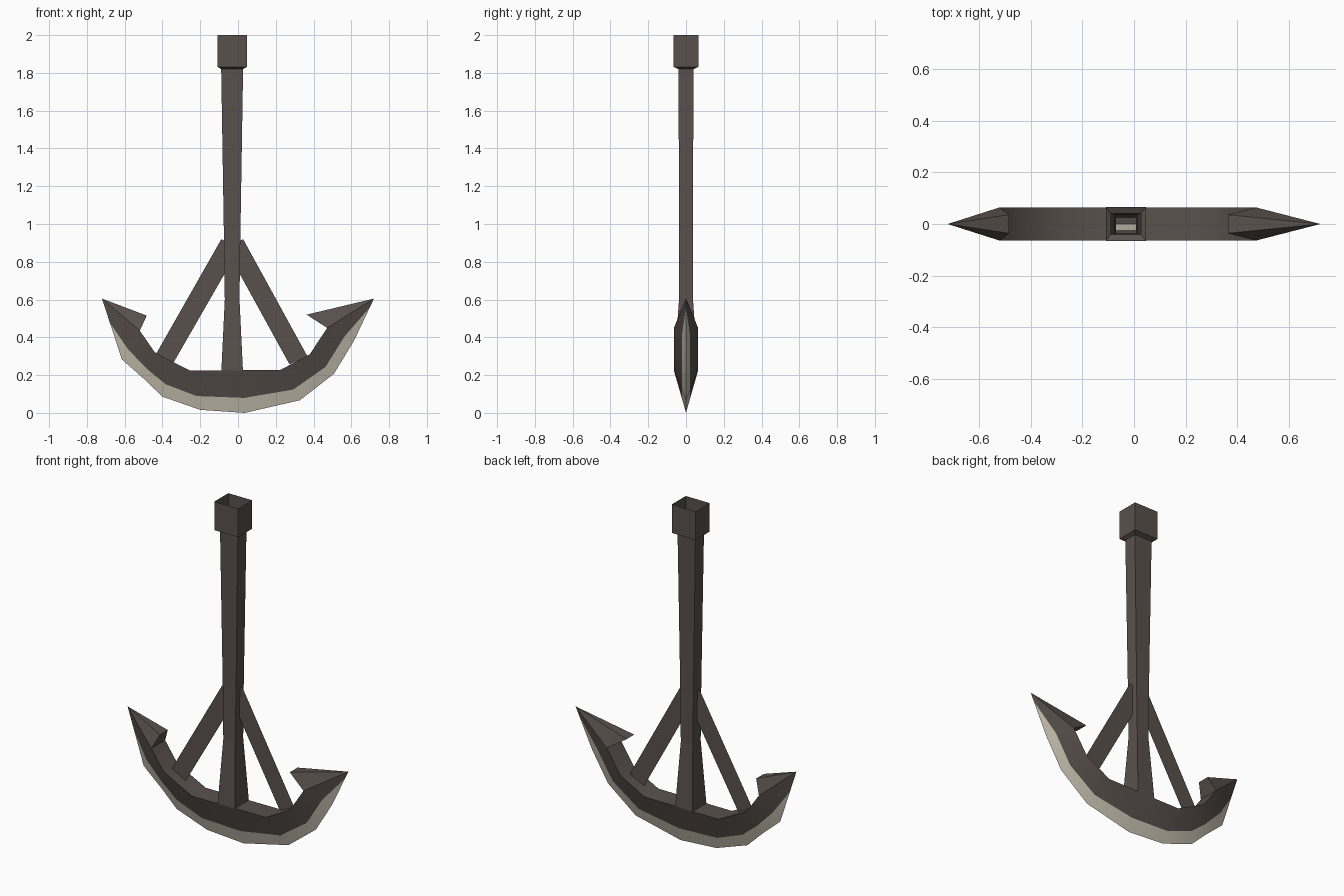
import bpy, bmesh, math

if "Cube" in bpy.data.objects:
    bpy.data.objects.remove(bpy.data.objects["Cube"])


def material(name, rgb):
    m = bpy.data.materials.new(name)
    m.diffuse_color = (*rgb, 1)
    m.use_nodes = True
    m.node_tree.nodes["Principled BSDF"].inputs["Base Color"].default_value = m.diffuse_color
    return m


IRON = material("dark_iron", (0.10, 0.081, 0.073))
EDGE = material("pale_edge", (0.60, 0.55, 0.455))


def finish(name, bm, flip=True):
    if flip:
        bmesh.ops.recalc_face_normals(bm, faces=bm.faces[:])
    me = bpy.data.meshes.new(name)
    bm.to_mesh(me)
    bm.free()
    me.materials.append(IRON)
    me.materials.append(EDGE)
    ob = bpy.data.objects.new(name, me)
    bpy.context.collection.objects.link(ob)
    return ob


# shaft: one open square tube with a cup-shaped head and a flared foot
CX = -0.031
rings = [(2.0, .078, .065), (1.832, .078, .065), (1.82, .058, .040),
         (0.90, .043, .036), (0.60, .039, .037), (0.225, .057, .064)]
bm = bmesh.new()
prev = None
for z, hx, hy in rings:
    loop = [bm.verts.new((CX + sx * hx, sy * hy, z))
            for sx, sy in ((-1, -1), (1, -1), (1, 1), (-1, 1))]
    if prev:
        for i in range(4):
            j = (i + 1) % 4
            bm.faces.new((prev[i], loop[i], loop[j], prev[j]))
    prev = loop
finish("shaft", bm, flip=False)


# struts: thin flat plates in the middle plane, from the shaft to the arms
def strut(name, outline):
    bm = bmesh.new()
    bm.faces.new([bm.verts.new((x, 0, z)) for x, z in outline])
    finish(name, bm, flip=False)


strut("left_strut", [(-.088, .92), (-.062, .905), (-.066, .745), (-.345, .26), (-.435, .31)])
strut("right_strut", [(.027, .92), (.0, .905), (.004, .745), (.272, .258), (.37, .295)])

# curved arms: wedge section, wide inside and sharp outside
# each station: inner point, outer point
HY, BARB_Y = 0.064, 0.036
stations = [((-.52, .435), (-.615, .283)), ((-.44, .32), (-.50, .182)),
            ((-.35, .273), (-.40, .086)), ((-.255, .225), (-.20, .016)),
            ((CX - .057, .225), (-.08, .008)), ((CX + .057, .227), (.035, .0)),
            ((.225, .228), (.328, .067)), ((.38, .31), (.508, .207)),
            ((.472, .45), (.613, .38))]
LIGHT = 0.35   # share of the wedge that is pale
FOOT = 4       # gap in the inner face below the hollow shaft
bm = bmesh.new()


def vert(p, y=0.0):
    return bm.verts.new((p[0], y, p[1]))


def face(mat, *vs):
    bm.faces.new(vs).material_index = mat


def lerp(a, b, f):
    return [p + (q - p) * f for p, q in zip(a, b)]


rows = []
for inner, outer in stations:
    mid = lerp(outer, inner, LIGHT)
    rows.append({"o": vert(outer),
                 "i": [vert(inner, -HY), vert(inner, HY)],
                 "m": [vert(mid, -HY * LIGHT), vert(mid, HY * LIGHT)]})
for k, (a, b) in enumerate(zip(rows, rows[1:])):
    if k != FOOT:
        face(0, a["i"][0], b["i"][0], b["i"][1], a["i"][1])
    for s in (0, 1):
        face(0, a["i"][s], a["m"][s], b["m"][s], b["i"][s])
        face(1, a["m"][s], a["o"], b["o"], b["m"][s])

# barbed points at both ends; the pale edge fades out before the tip
for n, barb, tip, fade in ((0, (-.483, .515), (-.72, .605), .6),
                           (-1, (.363, .52), (.72, .605), .8)):
    row = rows[n]
    t = vert(tip)
    e = vert(lerp(stations[n][1], tip, fade))
    b = [vert(barb, -BARB_Y), vert(barb, BARB_Y)]
    face(0, row["i"][0], row["i"][1], b[1], b[0])
    face(0, b[0], b[1], t)
    for s in (0, 1):
        face(0, row["i"][s], b[s], t)
        face(0, row["i"][s], t, e, row["m"][s])
        face(1, row["m"][s], e, row["o"])
arms = finish("arms", bm)

bpy.context.view_layer.objects.active = arms
arms.select_set(True)
bpy.ops.object.shade_smooth_by_angle(angle=math.radians(30))
